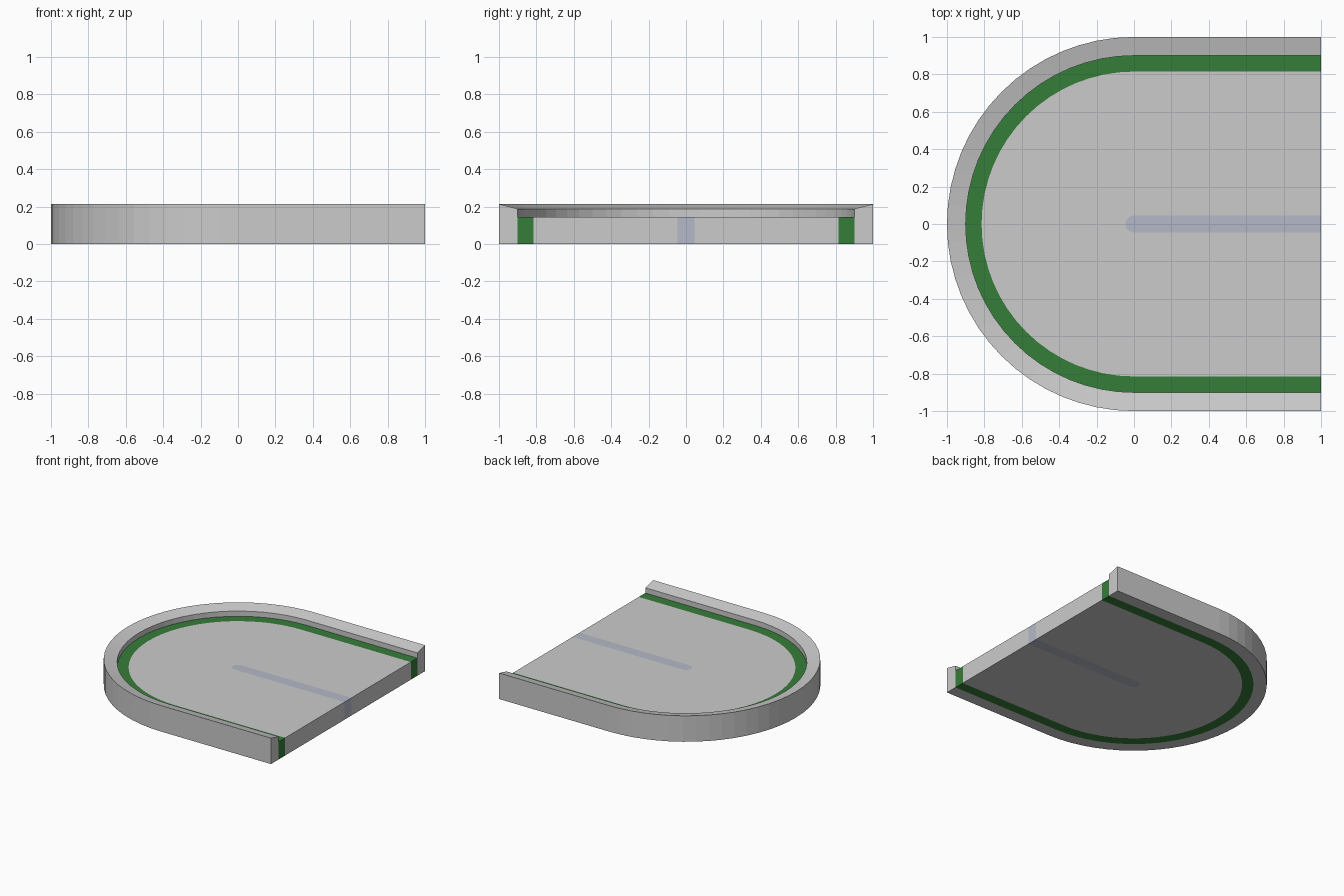
import bpy
from math import sin, cos, pi

if "Cube" in bpy.data.objects:
    bpy.data.objects.remove(bpy.data.objects["Cube"])

SLAB = 0.145
SEGS = 32


def u_path(r, segs=SEGS):
    """U-shaped outline: straight side, half circle on the left, straight side."""
    arc = [(-r * sin(pi * i / segs), -r * cos(pi * i / segs)) for i in range(segs + 1)]
    return [(1, -r)] + arc + [(1, r)]


def make(name, verts, faces, colour=None):
    mesh = bpy.data.meshes.new(name)
    mesh.from_pydata(verts, [], faces)
    mesh.update()
    obj = bpy.data.objects.new(name, mesh)
    bpy.context.collection.objects.link(obj)
    if colour:
        mat = bpy.data.materials.new(name + "_colour")
        mat.diffuse_color = (*colour, 1)
        mat.use_nodes = True
        mat.node_tree.nodes["Principled BSDF"].inputs["Base Color"].default_value = mat.diffuse_color
        mesh.materials.append(mat)
    return obj


def slab(name, outer, inner=None, colour=None):
    """Flat U region, top and bottom, closed at the cut right end."""
    poly = outer + (inner[::-1] if inner else [])
    n, m = len(poly), len(outer)
    verts = [(x, y, z) for z in (0, SLAB) for x, y in poly]
    faces = [list(range(n)), list(range(2 * n - 1, n - 1, -1))]
    if inner:
        ends = [(0, n - 1), (m, m - 1)]
    else:
        ends = [(0, m - 1)]
    faces += [[a, b, b + n, a + n] for a, b in ends]
    return make(name, verts, faces, colour)


def sweep(name, profile):
    """Sweep an open (radius, height) profile round the U and cap both ends."""
    k = len(profile)
    paths = [u_path(r) for r, z in profile]
    n = len(paths[0])
    verts = [(*paths[j][i], profile[j][1]) for i in range(n) for j in range(k)]
    faces = [[i * k + j, i * k + j + 1, (i + 1) * k + j + 1, (i + 1) * k + j]
             for i in range(n - 1) for j in range(k - 1)]
    faces += [list(range(k - 1, -1, -1)), list(range((n - 1) * k, n * k))]
    return make(name, verts, faces)


# raised kerb with a sloping top
sweep("kerb", [(0.9, 0), (1.0, 0), (1.0, 0.213), (0.9, 0.188), (0.9, SLAB)])

# green border strip
slab("green_border", u_path(0.9), u_path(0.815), (0.036, 0.205, 0.04))

# road surface around the centre line
slab("road", u_path(0.815), u_path(0.045, 12))

# pale centre line with a rounded end
slab("centre_line", u_path(0.045, 12), None, (0.46, 0.49, 0.58))
